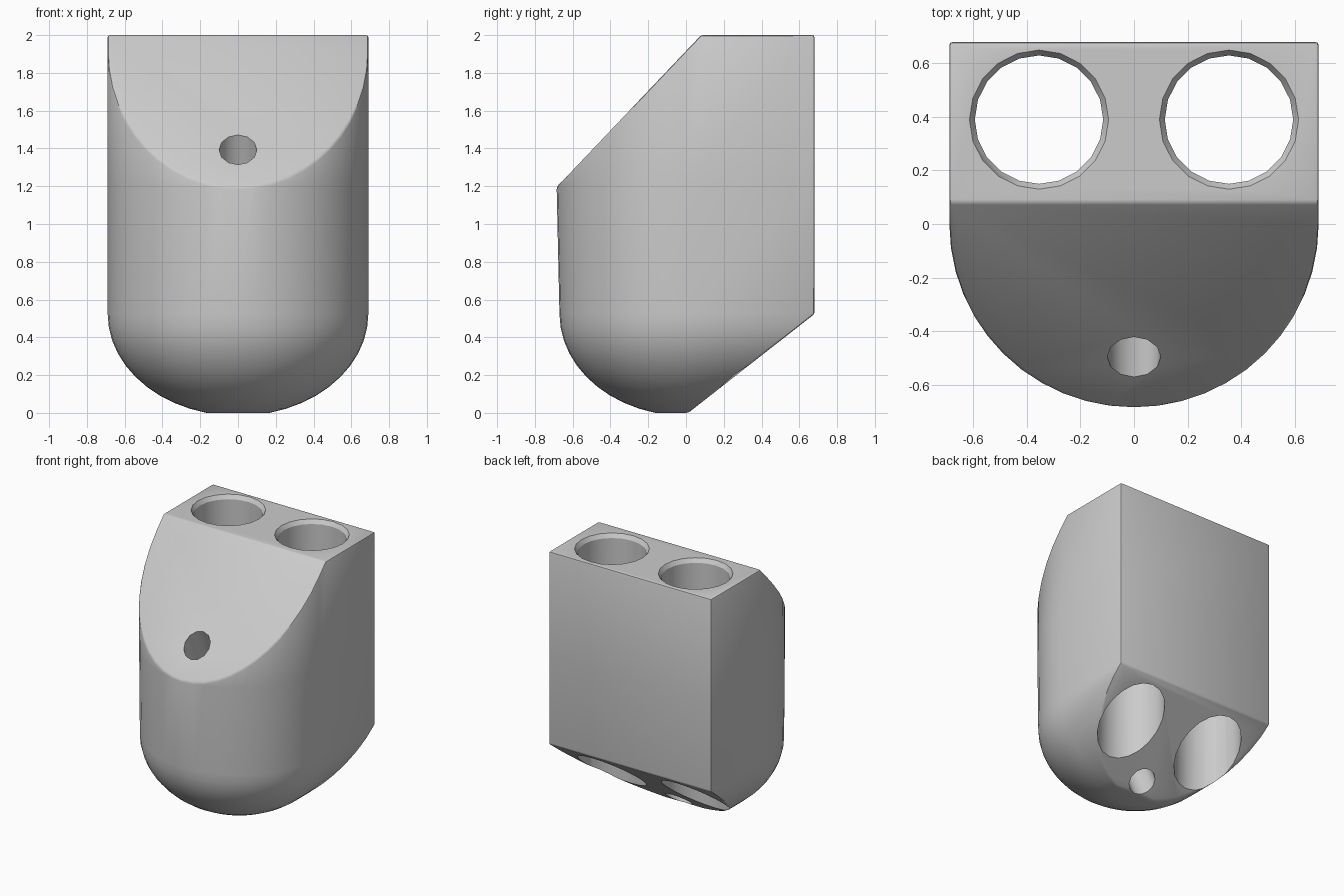
import bpy, bmesh, math
from mathutils import Vector

cube = bpy.data.objects.get("Cube")
if cube:
    bpy.data.objects.remove(cube, do_unlink=True)

grey = bpy.data.materials.new("plain grey")
grey.use_nodes = True
colour = (0.6, 0.6, 0.6, 1)
grey.diffuse_color = colour
grey.node_tree.nodes["Principled BSDF"].inputs["Base Color"].default_value = colour

HALF = 0.69    # half width and front radius
BACK = 0.68
DOME = 0.54    # height of the rounded bottom


def make_object(name, bm):
    bmesh.ops.recalc_face_normals(bm, faces=bm.faces)
    mesh = bpy.data.meshes.new(name)
    bm.to_mesh(mesh)
    bm.free()
    mesh.materials.append(grey)
    obj = bpy.data.objects.new(name, mesh)
    bpy.context.collection.objects.link(obj)
    return obj


def loft(bm, rings):
    """Skin equal-sized rings of points and cap both ends."""
    loops = [[bm.verts.new(p) for p in ring] for ring in rings]
    for low, high in zip(loops, loops[1:]):
        for i in range(len(low)):
            j = (i + 1) % len(low)
            bm.faces.new((low[i], low[j], high[j], high[i]))
    bm.faces.new(loops[0][::-1])
    bm.faces.new(loops[-1])


def footprint(k, z, front=HALF):
    """Flat back and sides, half-round front, narrowed by k."""
    arc = [math.pi * (1 + i / 24) for i in range(25)]
    ring = [(HALF * k * math.cos(a), front * k * math.sin(a), z) for a in arc]
    return ring + [(HALF * k, BACK, z), (-HALF * k, BACK, z)]


def tunnel(name, start, end, profile, sides):
    """Round cutter along a line; profile is (distance from start, radius)."""
    start, end = Vector(start), Vector(end)
    axis = (end - start).normalized()
    side = Vector((1, 0, 0))
    other = axis.cross(side)
    bm = bmesh.new()
    turn = [math.tau * i / sides for i in range(sides)]
    loft(bm, [[start + axis * d + (side * math.cos(a) + other * math.sin(a)) * r
               for a in turn] for d, r in profile])
    cutter = make_object(name, bm)
    cutter.hide_render = True
    return cutter


# Body: half-round column with a domed underside
bm = bmesh.new()
rings = []
for i in range(11):
    t = math.radians(14 + 76 * i / 10)
    rings.append(footprint(math.sin(t), DOME * (math.cos(math.radians(14)) - math.cos(t)), 0.67))
rings += [footprint(1, 1.2, 0.685), footprint(1, 2, 0.69)]
loft(bm, rings)

# Sloping front top and sloping lower back
for point, normal in (((0, 0.08, 2), (0, -0.8, 0.76)), ((0, 0.65, 0.5), (0, 0.47, -0.6))):
    geom = bm.verts[:] + bm.edges[:] + bm.faces[:]
    cut = bmesh.ops.bisect_plane(bm, geom=geom, plane_co=point, plane_no=normal, clear_outer=True)
    rim = [e for e in cut["geom_cut"] if isinstance(e, bmesh.types.BMEdge)]
    bmesh.ops.contextual_create(bm, geom=rim)
bmesh.ops.remove_doubles(bm, verts=bm.verts, dist=0.002)
bmesh.ops.recalc_face_normals(bm, faces=bm.faces)
sharp = [e for e in bm.edges if e.is_manifold and e.calc_face_angle() > math.radians(35)]
bmesh.ops.bevel(bm, geom=sharp, offset=0.03, segments=2, profile=0.5, affect='EDGES', clamp_overlap=True)
body = make_object("body", bm)

# Two upright bores with a softened rim, and a slanting drain
cutters = []
for label, x in (("left", 0.355), ("right", -0.355)):
    cutters.append(tunnel(label + "_bore_cutter", (x, 0.39, 2.1), (x, 0.39, -0.1),
                          [(0, 0.26), (0.1, 0.26), (0.13, 0.24), (2.2, 0.24)], 20))
cutters.append(tunnel("drain_cutter", (0, -0.61, 1.65), (0, 0.2, -0.19), [(0, 0.1), (2.0, 0.1)], 12))

for cutter in cutters:
    mod = body.modifiers.new(cutter.name, 'BOOLEAN')
    mod.operation = 'DIFFERENCE'
    mod.solver = 'EXACT'
    mod.object = cutter

bpy.ops.object.select_all(action='DESELECT')
body.select_set(True)
bpy.context.view_layer.objects.active = body
for cutter in cutters:
    bpy.ops.object.modifier_apply(modifier=cutter.name)
for cutter in cutters:
    bpy.data.objects.remove(cutter, do_unlink=True)
bpy.ops.object.shade_smooth_by_angle(angle=math.radians(32))
